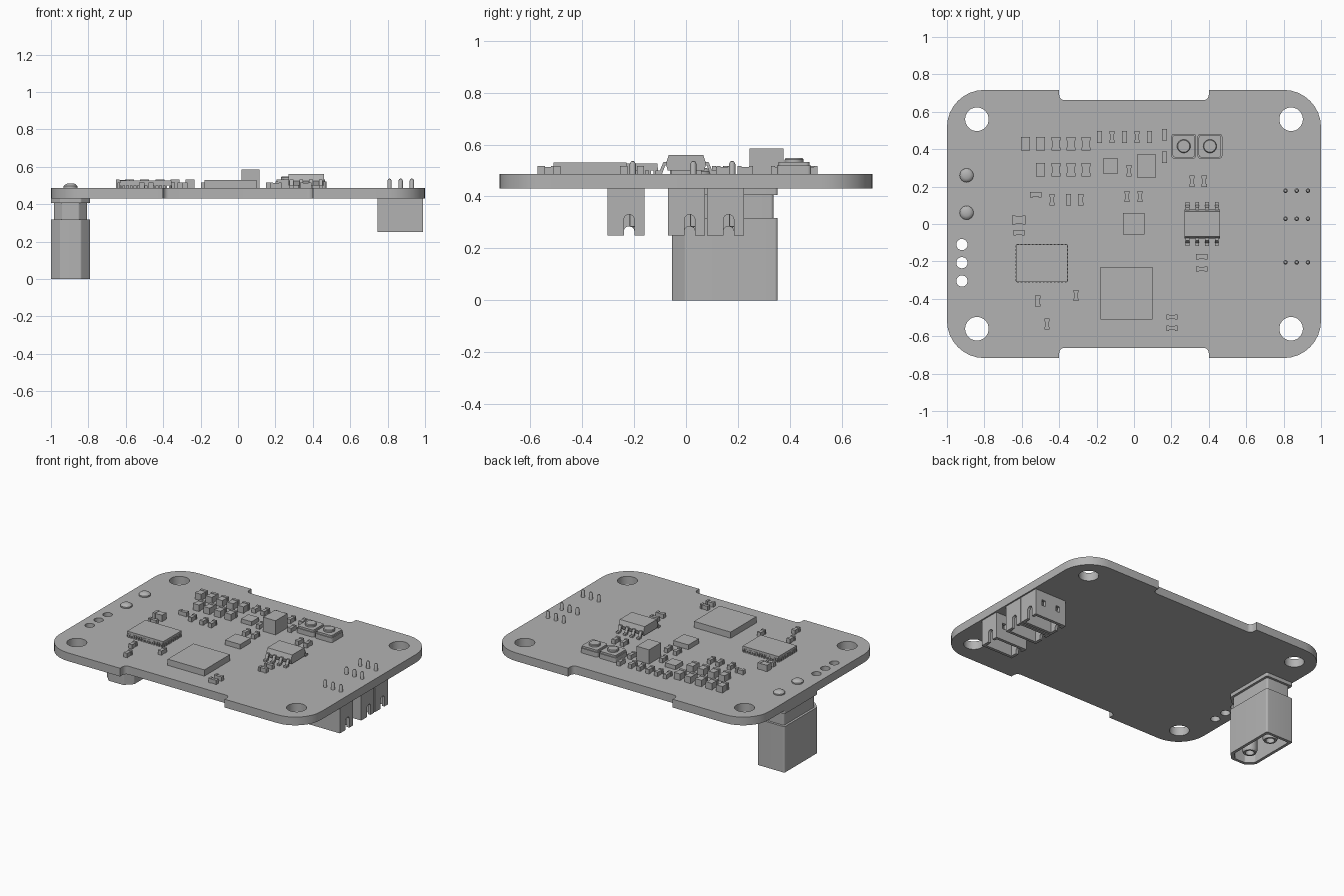
import bpy, bmesh, math
from mathutils import Vector, Matrix

if "Cube" in bpy.data.objects:
    bpy.data.objects.remove(bpy.data.objects["Cube"], do_unlink=True)

grey = bpy.data.materials.new("plain_grey")
grey.use_nodes = True
grey.diffuse_color = (0.45, 0.45, 0.45, 1)
grey.node_tree.nodes["Principled BSDF"].inputs["Base Color"].default_value = grey.diffuse_color

BOTTOM, TOP = 0.43, 0.487  # faces of the circuit board


def add_object(name, bm):
    bmesh.ops.remove_doubles(bm, verts=bm.verts, dist=0.00005)
    bmesh.ops.recalc_face_normals(bm, faces=bm.faces)
    mesh = bpy.data.meshes.new(name)
    bm.to_mesh(mesh)
    bm.free()
    mesh.materials.append(grey)
    mesh.shade_smooth()
    mesh.set_sharp_from_angle(angle=math.radians(30))
    obj = bpy.data.objects.new(name, mesh)
    bpy.context.collection.objects.link(obj)
    return obj


def put_box(bm, x0, x1, y0, y1, z0, z1):
    size = Matrix.Diagonal((x1 - x0, y1 - y0, z1 - z0, 1))
    middle = Matrix.Translation(((x0 + x1) / 2, (y0 + y1) / 2, (z0 + z1) / 2))
    bmesh.ops.create_cube(bm, size=1, matrix=middle @ size)


def box(name, *bounds):
    bm = bmesh.new()
    put_box(bm, *bounds)
    return add_object(name, bm)


def lathe(name, x, y, profile, steps=24):
    bm = bmesh.new()
    verts = [bm.verts.new((x + r, y, z)) for r, z in profile]
    edges = [bm.edges.new(pair) for pair in zip(verts, verts[1:])]
    bmesh.ops.spin(bm, geom=verts + edges, cent=(x, y, 0), axis=(0, 0, 1),
                   angle=2 * math.pi, steps=steps)
    return add_object(name, bm)


def circle(x, y, r, count=32):
    turns = [2 * math.pi * i / count for i in range(count)]
    return [(x + r * math.cos(t), y + r * math.sin(t)) for t in turns]


def rounded(corners, steps=8):
    """Outline from (x, y, radius) corners, each one filleted."""
    result = []
    for i, (x, y, r) in enumerate(corners):
        p = Vector((x, y))
        if r == 0:
            result.append(p)
            continue
        before = (Vector(corners[i - 1][:2]) - p).normalized()
        after = (Vector(corners[(i + 1) % len(corners)][:2]) - p).normalized()
        half = before.angle(after) / 2
        centre = p + (before + after).normalized() * r / math.sin(half)
        start = p + before * r / math.tan(half) - centre
        end = p + after * r / math.tan(half) - centre
        sweep = math.atan2(start.x * end.y - start.y * end.x, start.dot(end))
        for k in range(steps + 1):
            result.append(centre + Matrix.Rotation(sweep * k / steps, 2) @ start)
    return result


def rectangle(x0, x1, y0, y1, r=0):
    return rounded([(x0, y0, r), (x1, y0, r), (x1, y1, r), (x0, y1, r)])


def extrude(name, loops, low, high, axis="Z"):
    """Fill nested loops and extrude them between low and high along an axis."""
    curve = bpy.data.curves.new(name, "CURVE")
    curve.dimensions, curve.fill_mode = "2D", "BOTH"
    curve.extrude = (high - low) / 2
    for loop in loops:
        spline = curve.splines.new("POLY")
        spline.points.add(len(loop) - 1)
        for point, (u, v) in zip(spline.points, loop):
            point.co = (u, v, 0, 1)
        spline.use_cyclic_u = True
    helper = bpy.data.objects.new(name, curve)
    mesh = bpy.data.meshes.new_from_object(helper)
    bm = bmesh.new()
    bm.from_mesh(mesh)
    bpy.data.objects.remove(helper)
    bpy.data.curves.remove(curve)
    bpy.data.meshes.remove(mesh)
    for vert in bm.verts:
        u, v, w = vert.co
        w += (low + high) / 2
        vert.co = {"X": (w, u, v), "Y": (u, w, v), "Z": (u, v, w)}[axis]
    return add_object(name, bm)


# Board with rounded corners, edge notches, mounting holes and wire holes
half_outline = [(1, -0.717, 0.2), (1, 0.717, 0.2), (0.4, 0.717, 0),
                (0.4, 0.662, 0.03), (-0.4, 0.662, 0.03), (-0.4, 0.717, 0)]
outline = half_outline[1:] + [(-x, -y, r) for x, y, r in half_outline[1:]]
outline.insert(5, (-1, 0.717, 0.2))
outline.append((1, -0.717, 0.2))
outline = [c for i, c in enumerate(outline) if c not in outline[:i]]
holes = [circle(sx * 0.84, sy * 0.56, 0.063) for sx in (-1, 1) for sy in (-1, 1)]
holes += [circle(-0.92, y, 0.03) for y in (-0.11, -0.207, -0.305)]
extrude("board", [rounded(outline)] + holes, BOTTOM, TOP)


# Power plug below the board
def plug_outline(inset, cut):
    x0, x1, y0, y1 = -1 + inset, -0.79 - inset, -0.053 + inset, 0.353 - inset
    soft = 0.012
    return rounded([(x0 + cut, y0, soft), (x1 - cut, y0, soft), (x1, y0 + cut, soft),
                    (x1, y1, soft), (x0, y1, soft), (x0, y0 + cut, soft)])


extrude("plug_shell", [plug_outline(0, 0.05), plug_outline(0.02, 0.045)], 0, 0.317)
extrude("plug_floor", [plug_outline(0.015, 0.045)], 0.17, 0.31)
extrude("plug_neck", [plug_outline(0.016, 0.045)], 0.3, 0.41)
extrude("plug_flange", [plug_outline(0, 0.05)], 0.405, BOTTOM)
for y in (0.06, 0.26):
    lathe("plug_contact", -0.895, y, [(0.048, 0.18), (0.048, 0.03), (0.04, 0.015),
                                      (0.028, 0.015), (0.028, 0.16), (0, 0.16)])
    lathe("plug_solder_pin", -0.895, y, [(0.037, BOTTOM), (0.037, 0.496),
                                         (0.03, 0.504), (0.018, 0.51), (0, 0.51)])

# Three sockets below the board, each with three pins reaching through it
left, right, floor, wall = 0.745, 0.99, 0.25, 0.02
for y in (-0.231, 0.002, 0.152):
    y0, y1, slot = y - 0.071, y + 0.071, y + 0.012
    for x, arch in ((left, 0.285), (right - wall, 0.33)):
        end = rounded([(y0, floor, 0), (slot - 0.02, floor, 0), (slot - 0.02, arch, 0.019),
                       (slot + 0.02, arch, 0.019), (slot + 0.02, floor, 0),
                       (y1, floor, 0), (y1, BOTTOM, 0), (y0, BOTTOM, 0)])
        extrude("socket_end", [end], x, x + wall, "X")
    windows = [rectangle(x - 0.015, x + 0.015, 0.33, 0.37) for x in (0.81, 0.925)]
    side = rectangle(left + wall, right - wall, floor, BOTTOM)
    extrude("socket_back", [side] + windows, y1 - wall, y1, "Y")
    extrude("socket_front", [side], y0, y0 + wall, "Y")
    box("socket_base", left + wall, right - wall, y0 + wall, y1 - wall, 0.385, BOTTOM)
    for x in (0.81, 0.87, 0.93):
        lathe("socket_pin", x, y + 0.026, [(0, 0.28), (0.012, 0.285), (0.012, 0.525),
                                           (0.007, 0.535), (0, 0.537)], 12)

# Plain block packages
box("large_chip", -0.18, 0.1, -0.51, -0.23, TOP, 0.53)
box("centre_chip", -0.06, 0.055, -0.055, 0.06, TOP, 0.52)
box("small_chip", -0.165, -0.085, 0.27, 0.35, TOP, 0.515)
box("inductor", 0.02, 0.115, 0.245, 0.375, TOP, 0.585)

# Leadless chip resting on rows of edge pads
x0, x1, y0, y1 = -0.63, -0.355, -0.31, -0.11
box("edge_pad_chip", x0, x1, y0, y1, 0.5, 0.527)
bm = bmesh.new()
put_box(bm, x0 + 0.03, x1 - 0.03, y0 + 0.03, y1 - 0.03, TOP, 0.505)
for i in range(14):
    x = x0 + (x1 - x0) * (i + 0.5) / 14
    for y in (y0, y1):
        put_box(bm, x - 0.005, x + 0.005, y - 0.003, y + 0.003, TOP, 0.512)
for i in range(10):
    y = y0 + (y1 - y0) * (i + 0.5) / 10
    for x in (x0, x1):
        put_box(bm, x - 0.003, x + 0.003, y - 0.005, y + 0.005, TOP, 0.512)
add_object("edge_pads", bm)

# Eight-leg chip with bent leads
body = [(-0.07, 0.5), (0.07, 0.5), (0.078, 0.525), (0.066, 0.56), (-0.066, 0.56), (-0.078, 0.525)]
extrude("legged_chip", [body], 0.27, 0.46, "X")
lead = [(0.07, 0.532), (0.087, 0.532), (0.101, 0.499), (0.118, 0.499),
        (0.118, TOP), (0.092, TOP), (0.08, 0.52), (0.07, 0.52)]
for i in range(4):
    x = 0.286 + i * 0.052
    for sign in (-1, 1):
        extrude("chip_lead", [[(sign * y, z) for y, z in lead]], x - 0.01, x + 0.01, "X")

# Two push buttons
for x in (0.266, 0.406):
    extrude("button_base", [rectangle(x - 0.066, x + 0.066, 0.35, 0.482, 0.015)], TOP, 0.52)
    extrude("button_cover", [rectangle(x - 0.06, x + 0.06, 0.356, 0.476, 0.015)], 0.515, 0.533)
    lathe("button_cap", x, 0.416, [(0.036, 0.53), (0.036, 0.543), (0.032, 0.548), (0, 0.548)])


# Small chip parts: a body between two slightly larger end caps
def passive(x, y, w, h, height):
    bm = bmesh.new()
    a, b, low = w / 2, h / 2, 0.003
    if h > w:
        put_box(bm, x - a + low, x + a - low, y - b, y + b, TOP, TOP + height - low)
        for s in (-1, 1):
            put_box(bm, x - a, x + a, *sorted((y + s * b, y + s * b * 0.5)), TOP, TOP + height)
    else:
        put_box(bm, x - a, x + a, y - b + low, y + b - low, TOP, TOP + height - low)
        for s in (-1, 1):
            put_box(bm, *sorted((x + s * a, x + s * a * 0.5)), y - b, y + b, TOP, TOP + height)
    add_object("chip_part", bm)


for row, y in enumerate((0.428, 0.29)):
    for column in range(row, 5):
        passive(-0.58 + column * 0.081, y, 0.048, 0.072, 0.045)
for column in range(5):
    passive(-0.185 + column * 0.067, 0.465, 0.028, 0.064, 0.03)
upright = [(0.163, 0.477), (0.163, 0.357), (-0.027, 0.285), (-0.438, 0.13), (-0.35, 0.13),
           (-0.285, 0.13), (-0.037, 0.147), (0.032, 0.147), (0.31, 0.228), (0.375, 0.228),
           (-0.515, -0.412), (-0.31, -0.382), (-0.465, -0.535)]
for x, y in upright:
    passive(x, y, 0.028, 0.06, 0.03)
sideways = [(-0.525, 0.157), (-0.615, -0.047), (0.362, -0.175), (0.362, -0.24),
            (0.203, -0.497), (0.203, -0.557)]
for x, y in sideways:
    passive(x, y, 0.06, 0.028, 0.03)
passive(-0.615, 0.022, 0.072, 0.048, 0.045)
